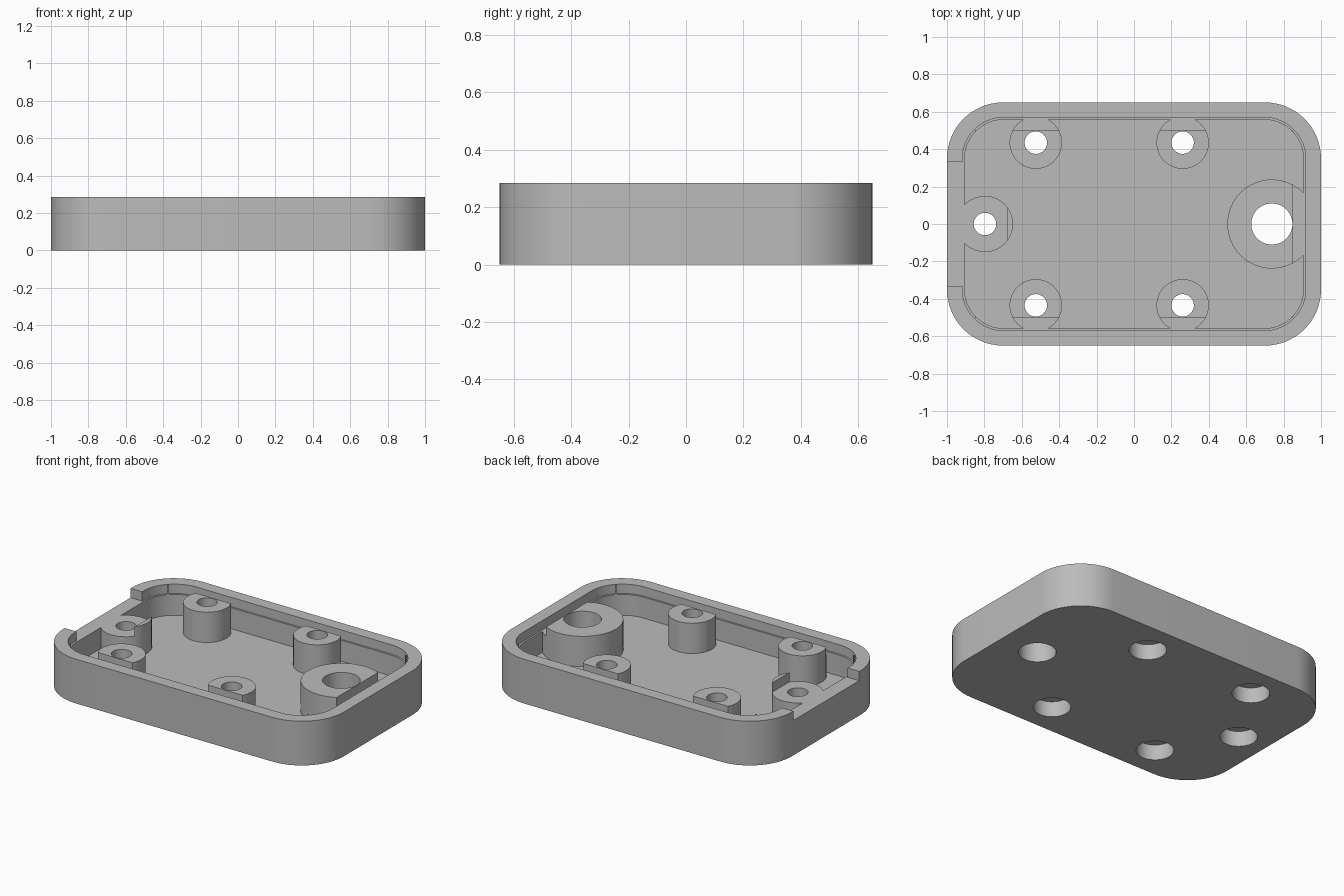
import bpy, bmesh, math

default = bpy.data.objects.get("Cube")
if default:
    bpy.data.objects.remove(default, do_unlink=True)

TOP, LEDGE, FLOOR = 0.285, 0.225, 0.09
ABOVE = 0.4  # cutters reach past the rim

grey = bpy.data.materials.new("light_grey_plastic")
grey.use_nodes = True
colour = (0.5, 0.5, 0.5, 1)
grey.diffuse_color = colour
grey.node_tree.nodes["Principled BSDF"].inputs["Base Color"].default_value = colour


def prism(name, centre, half, radius, z0, z1, steps=16):
    """Upright prism with a rounded rectangle outline (a circle if radius = half)."""
    cx, cy = centre
    hx, hy = half
    outline = []
    for i, (sx, sy) in enumerate([(1, 1), (-1, 1), (-1, -1), (1, -1)]):
        ox, oy = cx + sx * (hx - radius), cy + sy * (hy - radius)
        if radius == 0:
            outline.append((ox, oy))
            continue
        for k in range(steps + 1):
            if radius == hx == hy and k == steps:
                continue  # a full circle shares its quarter ends
            a = math.pi / 2 * (i + k / steps)
            outline.append((ox + radius * math.cos(a), oy + radius * math.sin(a)))
    bm = bmesh.new()
    face = bm.faces.new([bm.verts.new((x, y, z0)) for x, y in outline])
    new = bmesh.ops.extrude_face_region(bm, geom=[face])["geom"]
    bmesh.ops.translate(bm, vec=(0, 0, z1 - z0),
                        verts=[v for v in new if isinstance(v, bmesh.types.BMVert)])
    bmesh.ops.recalc_face_normals(bm, faces=bm.faces)
    mesh = bpy.data.meshes.new(name)
    bm.to_mesh(mesh)
    bm.free()
    mesh.materials.append(grey)
    obj = bpy.data.objects.new(name, mesh)
    bpy.context.collection.objects.link(obj)
    return obj


def cylinder(name, centre, radius, z0, z1):
    return prism(name, centre, (radius, radius), radius, z0, z1)


def cut(target, cutter):
    """Subtract the cutter and discard it."""
    cutter.hide_render = True
    mod = target.modifiers.new("cut", 'BOOLEAN')
    mod.operation, mod.solver, mod.object = 'DIFFERENCE', 'EXACT', cutter
    bpy.context.view_layer.objects.active = target
    bpy.ops.object.modifier_apply(modifier=mod.name)
    bpy.data.objects.remove(cutter, do_unlink=True)


# Bosses: centre, outer radius, hole radius
bosses = [((x, y), 0.14, 0.06) for x in (-0.525, 0.26) for y in (-0.435, 0.435)]
bosses += [((-0.797, 0), 0.15, 0.06), ((0.737, 0), 0.238, 0.11)]

# Outer shell
tray = prism("tray", (0, 0), (1, 0.65), 0.3, 0, TOP)

# Hollow, leaving the bosses standing
cavity = prism("cavity", (0, 0), (0.906, 0.558), 0.21, FLOOR, ABOVE)
for centre, outer, hole in bosses:
    cut(cavity, cylinder("boss", centre, outer, 0, 0.5))
cut(tray, cavity)

# Ledge for the lid around the inside of the rim
ledge = prism("ledge", (0, 0), (0.918, 0.57), 0.222, LEDGE, ABOVE)
cut(ledge, prism("ledge_core", (0, 0), (0.85, 0.5), 0, 0, 0.5))
cut(tray, ledge)

# Opening in the end wall, running over the end boss
cut(tray, prism("end_notch", (-0.925, 0), (0.25, 0.335), 0, LEDGE, ABOVE))

# Screw holes with counterbores underneath
for centre, outer, hole in bosses:
    cut(tray, cylinder("hole", centre, hole, -0.1, ABOVE))
    if hole < 0.11:
        cut(tray, cylinder("counterbore", centre, 0.11, -0.1, 0.1))

# Smooth curved walls, crisp edges
bpy.ops.object.select_all(action='DESELECT')
tray.select_set(True)
bpy.context.view_layer.objects.active = tray
bpy.ops.object.shade_smooth_by_angle(angle=math.radians(30))
